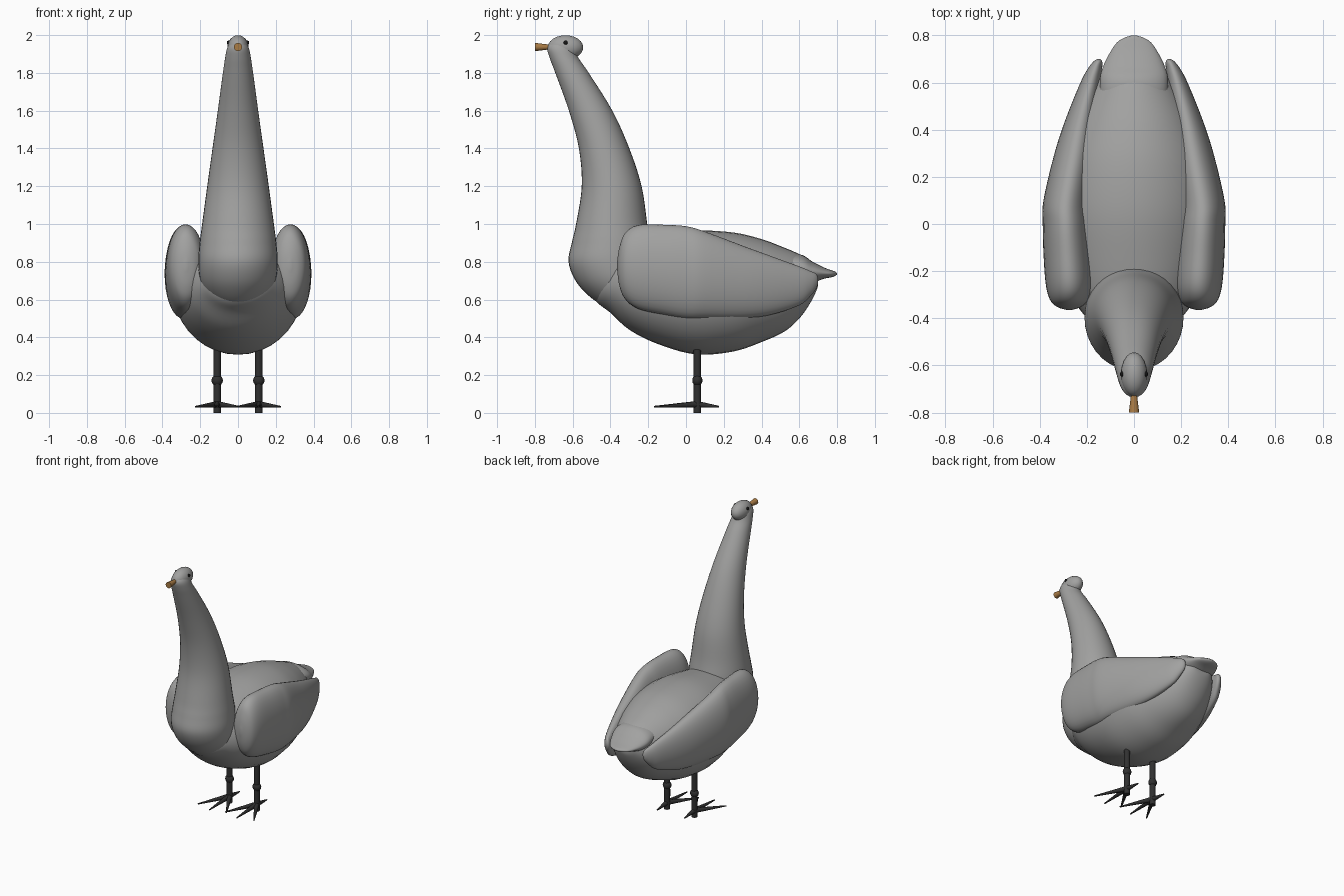
import bpy, bmesh, math
from mathutils import Vector

if "Cube" in bpy.data.objects:
    bpy.data.objects.remove(bpy.data.objects["Cube"])


def material(name, rgb):
    m = bpy.data.materials.new(name)
    m.diffuse_color = (*rgb, 1)
    m.use_nodes = True
    m.node_tree.nodes["Principled BSDF"].inputs["Base Color"].default_value = m.diffuse_color
    return m


GREY = material("feather grey", (0.36, 0.36, 0.355))
DARK = material("leg charcoal", (0.03, 0.03, 0.03))
BROWN = material("beak brown", (0.40, 0.20, 0.06))
BLACK = material("eye black", (0.008, 0.008, 0.008))


def finish(bm, name, mat, angle=60):
    bmesh.ops.recalc_face_normals(bm, faces=bm.faces)
    me = bpy.data.meshes.new(name)
    bm.to_mesh(me)
    bm.free()
    ob = bpy.data.objects.new(name, me)
    bpy.context.collection.objects.link(ob)
    me.materials.append(mat)
    bpy.ops.object.select_all(action='DESELECT')
    ob.select_set(True)
    bpy.context.view_layer.objects.active = ob
    bpy.ops.object.shade_smooth_by_angle(angle=math.radians(angle))
    return ob


def smooth_rows(rows, steps=5):
    # Catmull-Rom interpolation of the stations
    out = []
    n = len(rows)
    for i in range(n - 1):
        q = [rows[max(i - 1, 0)], rows[i], rows[i + 1], rows[min(i + 2, n - 1)]]
        for s in range(steps):
            t = s / steps
            out.append([b + 0.5 * t * (c - a + t * (2*a - 5*b + 4*c - d + t * (3*(b - c) + d - a)))
                        for a, b, c, d in zip(*q)])
    return out + [list(rows[-1])]


def loft(name, rows, ring, mat, sides=36):
    # ring(row, cos, sin) gives a point of the cross-section
    bm = bmesh.new()
    loops = []
    for r in smooth_rows(rows):
        loops.append([bm.verts.new(ring(r, math.cos(2 * math.pi * k / sides),
                                        math.sin(2 * math.pi * k / sides))) for k in range(sides)])
    for a, b in zip(loops, loops[1:]):
        for k in range(sides):
            j = (k + 1) % sides
            bm.faces.new((a[k], a[j], b[j], b[k]))
    bm.faces.new(loops[0])
    bm.faces.new(loops[-1])
    return finish(bm, name, mat)


def cone(name, a, b, r1, r2, mat, sides=16):
    a, b = Vector(a), Vector(b)
    bm = bmesh.new()
    bmesh.ops.create_cone(bm, cap_ends=True, segments=sides, radius1=r1, radius2=r2,
                          depth=(b - a).length)
    rot = (b - a).to_track_quat('Z', 'Y').to_matrix().to_4x4()
    bm.transform(rot)
    bmesh.ops.translate(bm, vec=(a + b) / 2, verts=bm.verts)
    return finish(bm, name, mat, 40)


def ball(name, c, r, mat):
    bm = bmesh.new()
    bmesh.ops.create_uvsphere(bm, u_segments=20, v_segments=12, radius=1)
    bmesh.ops.scale(bm, vec=r, verts=bm.verts)
    bmesh.ops.translate(bm, vec=c, verts=bm.verts)
    return finish(bm, name, mat)


# body and tail: y, widest z, top, bottom, half width
def body_ring(r, c, s):
    y, zc, top, bot, hw = r
    return (hw * c, y, zc + s * ((top - zc) if s > 0 else (zc - bot)))


loft("body", [(-0.50, .68, .74, .62, .05), (-0.46, .68, .82, .575, .14), (-0.40, .68, .87, .53, .20),
              (-0.30, .67, .91, .44, .27), (-0.15, .66, .94, .365, .32), (0.05, .66, .965, .31, .345),
              (0.25, .66, .955, .325, .325), (0.40, .66, .92, .375, .275), (0.52, .67, .875, .43, .215),
              (0.60, .67, .84, .50, .165), (0.66, .69, .80, .585, .12), (0.695, .71, .77, .66, .07),
              (0.70, .72, .74, .70, .02)], body_ring, GREY)
loft("tail", [(0.45, .79, .84, .68, .13), (0.60, .77, .84, .68, .145), (0.67, .75, .80, .69, .13),
              (0.73, .74, .77, .71, .10), (0.77, .737, .755, .718, .072), (0.79, .737, .748, .725, .04),
              (0.80, .737, .74, .733, .008)], body_ring, GREY)

# neck and chest: z, front y, back y, half width
loft("neck", [(.53, -.38, -.20, .03), (.56, -.43, -.15, .10), (.62, -.515, -.12, .165),
              (.70, -.585, -.14, .20), (.80, -.622, -.17, .21), (.90, -.605, -.185, .203),
              (1.0, -.582, -.205, .19), (1.2, -.552, -.235, .163), (1.4, -.567, -.30, .135),
              (1.6, -.62, -.39, .107), (1.8, -.692, -.515, .08), (1.88, -.722, -.57, .068),
              (1.93, -.735, -.59, .058), (1.96, -.718, -.60, .04), (1.97, -.69, -.62, .02)],
     lambda r, c, s: (r[3] * c, (r[1] + r[2]) / 2 + s * (r[2] - r[1]) / 2, r[0]), GREY)

# head
ball("head", (0, -.638, 1.935), (.056, .094, .064), GREY)
cone("beak", (0, -.71, 1.937), (0, -.80, 1.937), .011, .022, BROWN, 20)

for side, tag in ((-1, "left"), (1, "right")):
    # wing: y, centre x, half width, top, bottom
    loft(tag + "_wing", [(-.365, .275, .008, .80, .76), (-.352, .275, .05, .88, .67),
                         (-.32, .275, .082, .955, .60), (-.25, .275, .10, .995, .55),
                         (-.12, .282, .102, .996, .52), (.0, .288, .099, .988, .50),
                         (.10, .288, .096, .96, .50), (.30, .252, .085, .885, .50),
                         (.45, .222, .066, .83, .52), (.60, .184, .043, .775, .57),
                         (.66, .165, .03, .75, .62), (.69, .153, .018, .735, .66),
                         (.70, .15, .005, .71, .69)],
         lambda r, c, s: (side * (r[1] + r[2] * c), r[0], (r[3] + r[4]) / 2 + s * (r[3] - r[4]) / 2),
         GREY)
    ball(tag + "_eye", (side * .0505, -.637, 1.96), (.009, .011, .011), BLACK)

    # leg with knee and four toes
    x, y = side * .11, .06
    cone(tag + "_leg", (x, y, 0), (x, y, .42), .02, .02, DARK)
    ball(tag + "_knee", (x, y, .172), (.03, .027, .03), DARK)
    for i, (deg, length) in enumerate(((-30, .23), (0, .23), (30, .23), (180, .115))):
        a = math.radians(deg)
        cone(f"{tag}_toe_{i + 1}", (x, y, .045),
             (x + length * math.sin(a), y - length * math.cos(a), .033), .018, .004, DARK, 10)
